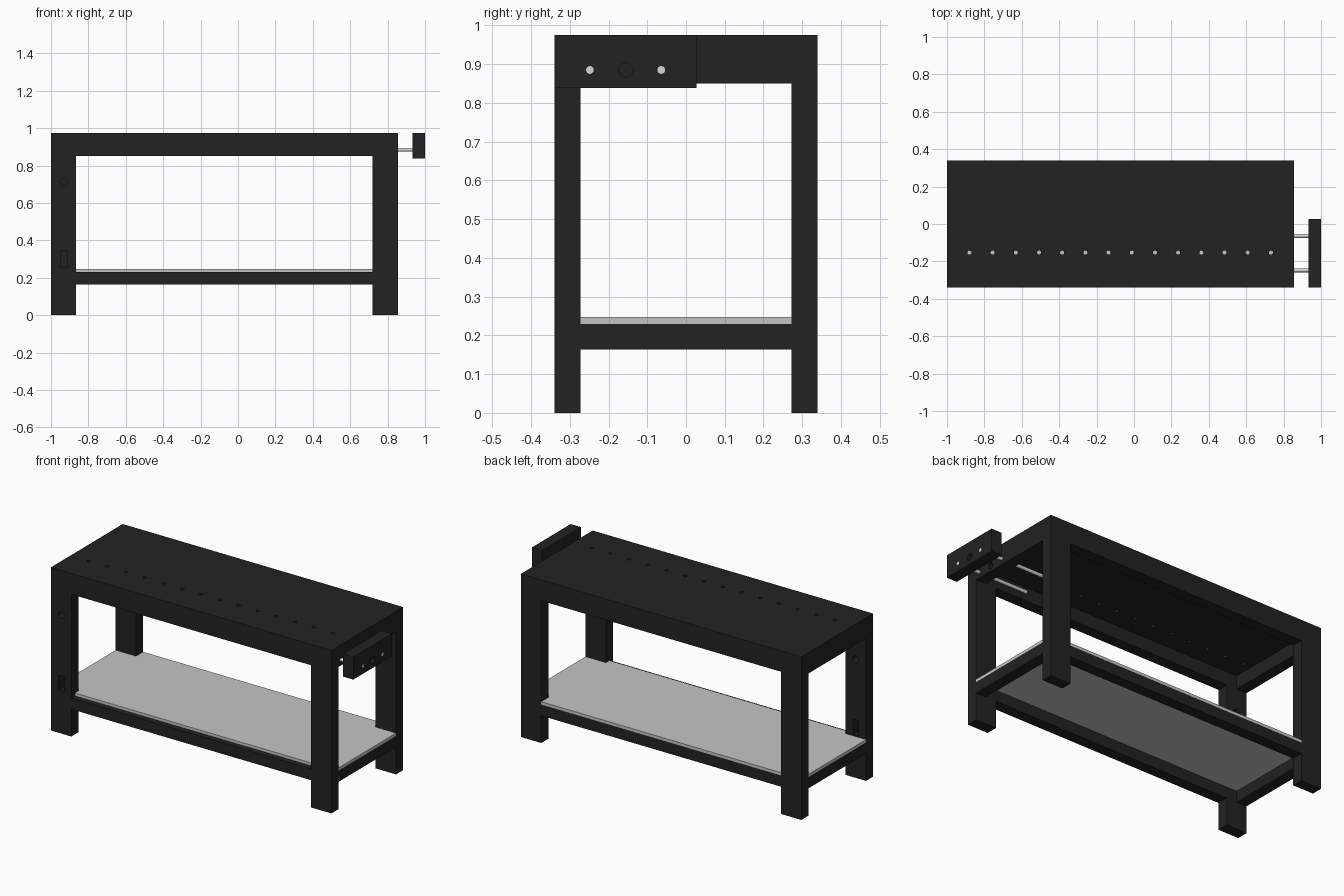
import bpy
import bmesh
from mathutils import Matrix, Vector

if "Cube" in bpy.data.objects:
    bpy.data.objects.remove(bpy.data.objects["Cube"], do_unlink=True)


def material(name, value):
    m = bpy.data.materials.new(name)
    m.use_nodes = True
    color = (value, value, value, 1)
    m.diffuse_color = color
    m.node_tree.nodes["Principled BSDF"].inputs["Base Color"].default_value = color
    return m


dark = material("charcoal", 0.016)
grey = material("light_grey", 0.56)
steel = material("steel", 0.68)


def finish(name, bm, mat):
    bmesh.ops.recalc_face_normals(bm, faces=bm.faces)
    mesh = bpy.data.meshes.new(name)
    bm.to_mesh(mesh)
    bm.free()
    mesh.materials.append(mat)
    ob = bpy.data.objects.new(name, mesh)
    bpy.context.scene.collection.objects.link(ob)
    return ob


def add_box(bm, lo, hi):
    lo, hi = Vector(lo), Vector(hi)
    bmesh.ops.create_cube(bm, size=1, matrix=Matrix.Translation((lo + hi) / 2)
                          @ Matrix.Diagonal((*(hi - lo), 1)))


def add_rod(bm, center, axis, radius, length, sides=24):
    turn = Vector((0, 0, 1)).rotation_difference(Vector(axis)).to_matrix().to_4x4()
    bmesh.ops.create_cone(bm, cap_ends=True, segments=sides, radius1=radius,
                          radius2=radius, depth=length,
                          matrix=Matrix.Translation(center) @ turn)


def box(name, lo, hi, mat=dark):
    bm = bmesh.new()
    add_box(bm, lo, hi)
    return finish(name, bm, mat)


def cut(target, bm):
    cutter = finish("cutter", bm, dark)
    cutter.hide_render = True
    mod = target.modifiers.new("holes", "BOOLEAN")
    mod.object = cutter
    mod.solver = "EXACT"
    bpy.context.view_layer.objects.active = target
    bpy.ops.object.modifier_apply(modifier=mod.name)
    bpy.data.objects.remove(cutter, do_unlink=True)


# Main dimensions
X0, X1, Y, H = -1.0, 0.855, 0.339, 0.975
LX, LY = 0.135, 0.067            # leg section
XA, XB, YI = X0 + LX, X1 - LX, Y - LY
UNDER, APRON = 0.93, 0.85        # underside of top, lower edge of aprons
RAIL0, RAIL1, SHELF = 0.163, 0.23, 0.247
VISE_Y, VISE_Z = -0.155, 0.885

# Bench top with a row of dog holes
top = box("bench_top", (X0, -Y, UNDER), (X1, Y, H))
bm = bmesh.new()
for i in range(14):
    add_rod(bm, (-0.88 + i * 0.124, -0.153, UNDER), (0, 0, 1), 0.011, 0.3, 16)
cut(top, bm)

# Legs
legs = {}
for side, x in (("right", X0), ("left", XB)):
    for end, y in (("front", -Y), ("back", YI)):
        name = f"{end}_{side}_leg"
        legs[name] = box(name, (x, y, 0), (x + LX, y + LY, UNDER))

# Round hole and slot through one front leg
bm = bmesh.new()
add_rod(bm, (-0.932, -Y, 0.71), (0, 1, 0), 0.019, 0.3)
add_box(bm, (-0.95, -0.5, 0.255), (-0.914, -0.2, 0.345))
cut(legs["front_right_leg"], bm)

# Aprons under the top and rails under the shelf
for part, z0, z1 in (("apron", APRON, UNDER), ("rail", RAIL0, RAIL1)):
    for end, y in (("front", -Y), ("back", YI)):
        box(f"{end}_{part}", (XA, y, z0), (XB, y + LY, z1))
    for side, x in (("right", X0), ("left", X1 - LY)):
        ob = box(f"{side}_{part}", (x, -YI, z0), (x + LY, YI, z1))
        if part == "apron" and side == "left":
            bm = bmesh.new()
            add_rod(bm, (X1, VISE_Y, VISE_Z), (1, 0, 0), 0.018, 0.3)
            cut(ob, bm)

# Shelf notched around the legs
F = -0.305
outline = [(XA, F), (XB, F), (XB, -YI), (X1, -YI), (X1, YI), (XB, YI),
           (XB, Y), (XA, Y), (XA, YI), (X0, YI), (X0, -YI), (XA, -YI)]
bm = bmesh.new()
face = bm.faces.new([bm.verts.new((x, y, RAIL1)) for x, y in outline])
new = bmesh.ops.extrude_face_region(bm, geom=[face])["geom"]
bmesh.ops.translate(bm, vec=(0, 0, SHELF - RAIL1),
                    verts=[g for g in new if isinstance(g, bmesh.types.BMVert)])
finish("shelf", bm, grey)

# Vise jaw with a screw hole
jaw = box("vise_jaw", (0.932, -Y, 0.839), (1.0, 0.027, H))
bm = bmesh.new()
add_rod(bm, (0.966, VISE_Y, VISE_Z), (1, 0, 0), 0.018, 0.3)
cut(jaw, bm)

# Steel guide rods through the jaw
for i, dy in enumerate((-0.093, 0.091)):
    bm = bmesh.new()
    add_rod(bm, (0.7655, VISE_Y + dy, VISE_Z), (1, 0, 0), 0.01, 0.471)
    rod = finish(f"guide_rod_{i + 1}", bm, steel)
    for p in rod.data.polygons:
        p.use_smooth = len(p.vertices) == 4
